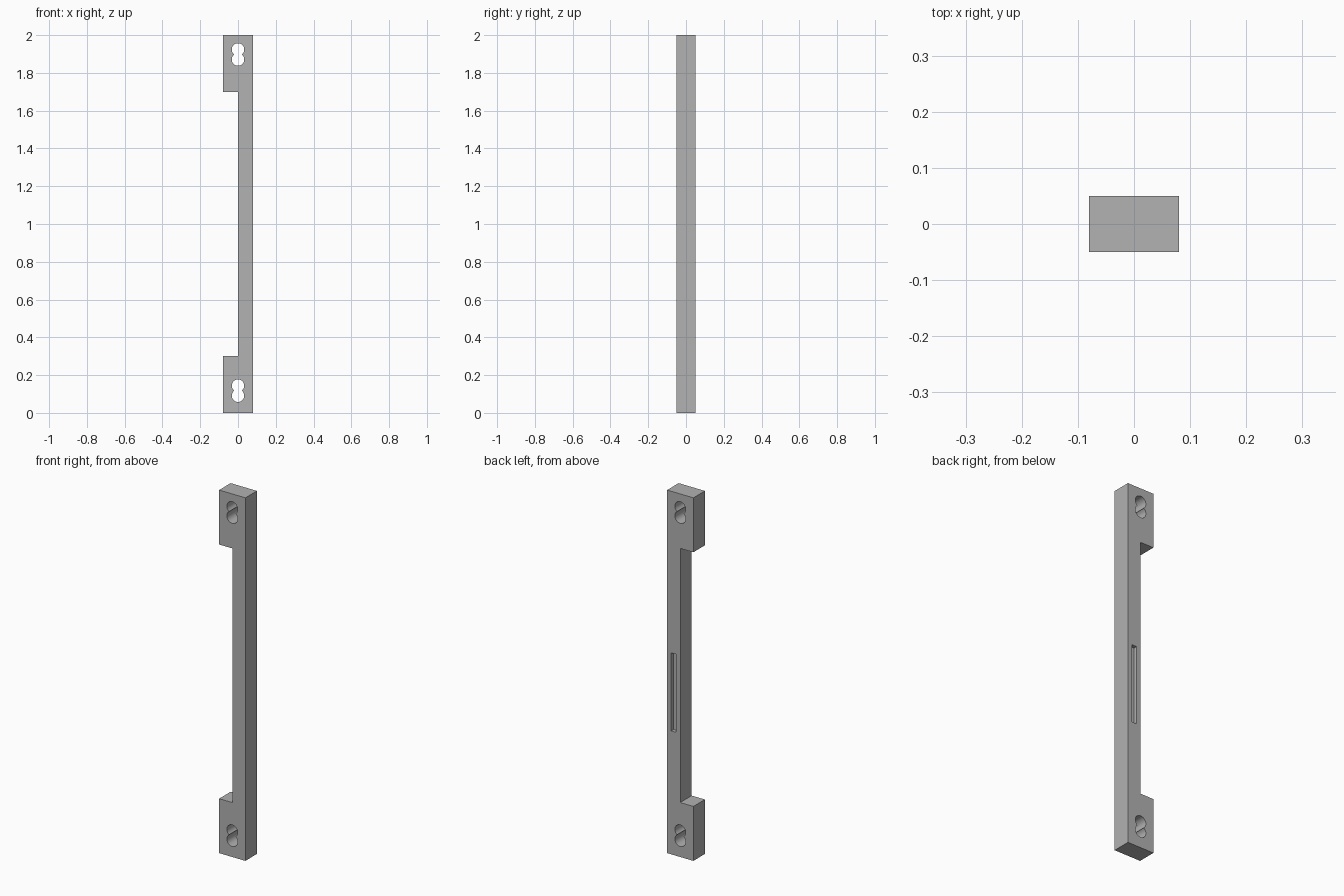
import bpy
import bmesh
import math

cube = bpy.data.objects.get("Cube")
if cube:
    bpy.data.objects.remove(cube, do_unlink=True)

WIDTH, DEPTH, HEIGHT = 0.16, 0.10, 2.0
TAB = 0.30          # height of each mounting tab
HOLE_R = 0.033      # radius of each hole lobe
HOLE_GAP = 0.053    # distance between the lobe centres

grey = bpy.data.materials.new("plain grey")
grey.use_nodes = True
colour = (0.445, 0.445, 0.445, 1)
grey.diffuse_color = colour
grey.node_tree.nodes["Principled BSDF"].inputs["Base Color"].default_value = colour


def prism(name, outline, y0, y1):
    """Extrude an (x, z) outline from y0 to y1."""
    bm = bmesh.new()
    face = bm.faces.new([bm.verts.new((x, y0, z)) for x, z in outline])
    new = bmesh.ops.extrude_face_region(bm, geom=[face])["geom"]
    verts = [v for v in new if isinstance(v, bmesh.types.BMVert)]
    bmesh.ops.translate(bm, verts=verts, vec=(0, y1 - y0, 0))
    bmesh.ops.recalc_face_normals(bm, faces=bm.faces)
    mesh = bpy.data.meshes.new(name)
    bm.to_mesh(mesh)
    bm.free()
    mesh.materials.append(grey)
    obj = bpy.data.objects.new(name, mesh)
    bpy.context.collection.objects.link(obj)
    return obj


def keyhole(z, steps=24):
    """Figure-eight outline of two overlapping circles."""
    half = HOLE_GAP / 2
    cusp = math.asin(-half / HOLE_R)
    sweep = math.pi - 2 * cusp
    upper = []
    for i in range(steps + 1):
        a = cusp + sweep * i / steps
        upper.append((HOLE_R * math.cos(a), half + HOLE_R * math.sin(a)))
    lower = [(-x, -dz) for x, dz in upper[1:-1]]
    return [(x, z + dz) for x, dz in upper + lower]


def cut(target, cutter):
    cutter.hide_render = True
    mod = target.modifiers.new("cut", "BOOLEAN")
    mod.operation = "DIFFERENCE"
    mod.solver = "EXACT"
    mod.object = cutter
    bpy.context.view_layer.objects.active = target
    bpy.ops.object.modifier_apply(modifier=mod.name)
    bpy.data.objects.remove(cutter, do_unlink=True)


# Bracket body: a long bar with a tab at each end
w = WIDTH / 2
outline = [(-w, 0), (w, 0), (w, HEIGHT), (-w, HEIGHT),
           (-w, HEIGHT - TAB), (0, HEIGHT - TAB), (0, TAB), (-w, TAB)]
bracket = prism("bracket", outline, -DEPTH / 2, DEPTH / 2)

# Screw holes through both tabs
for z in (0.1175, 1.8975):
    cut(bracket, prism("screw_hole_cutter", keyhole(z), -DEPTH, DEPTH))

# Shallow slot in the back of the bar
slot = [(0.025, 0.68), (0.055, 0.68), (0.055, 1.11), (0.025, 1.11)]
cut(bracket, prism("slot_cutter", slot, DEPTH / 2 - 0.02, DEPTH))

# Smooth hole walls, sharp corners
bpy.ops.object.select_all(action="DESELECT")
bracket.select_set(True)
bpy.context.view_layer.objects.active = bracket
bpy.ops.object.shade_smooth_by_angle(angle=math.radians(30))
